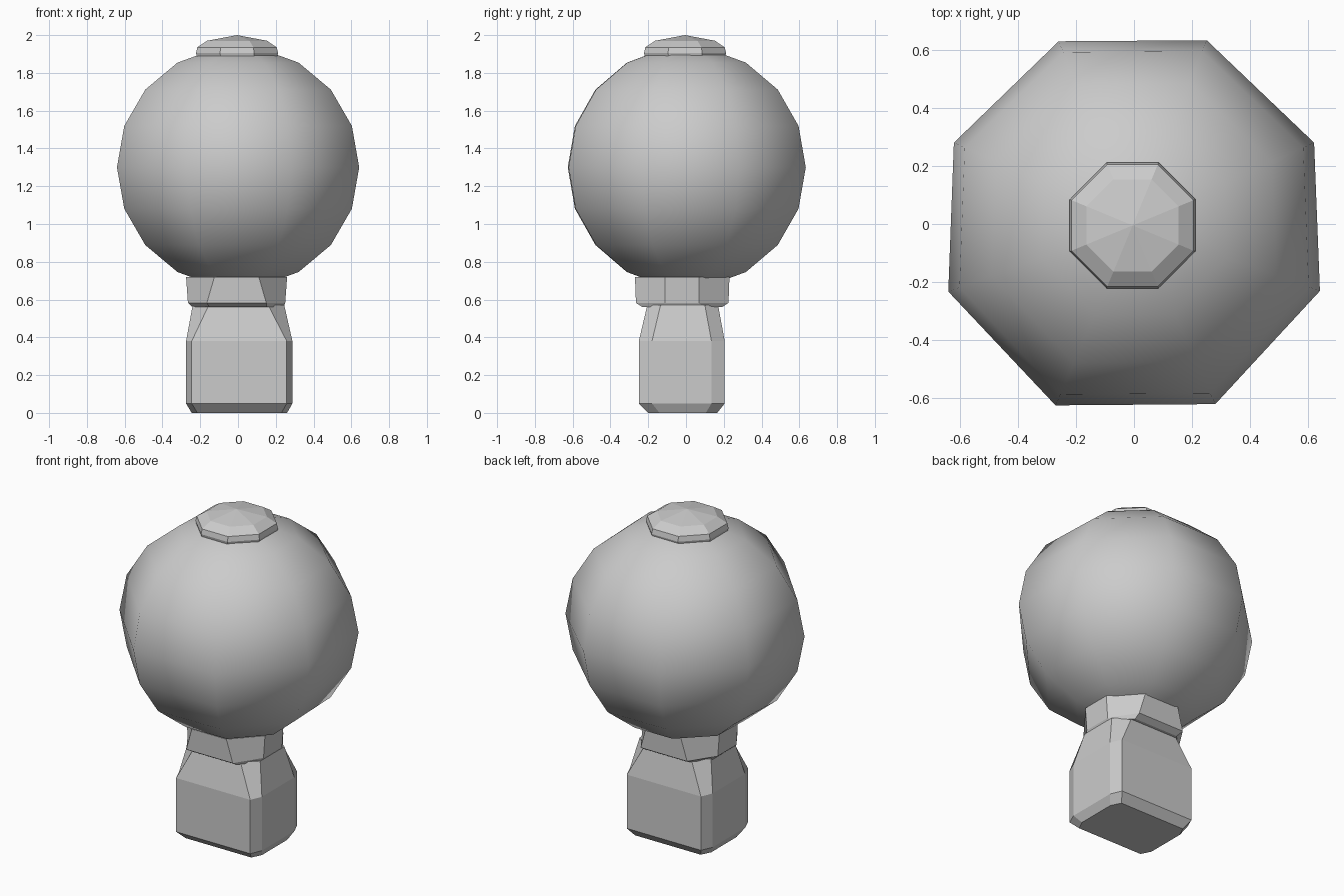
import bpy
from math import cos, sin, radians

default = bpy.data.objects.get("Cube")
if default:
    bpy.data.objects.remove(default, do_unlink=True)

grey = bpy.data.materials.new("plain_grey")
grey.use_nodes = True
colour = (0.6, 0.6, 0.6, 1)
grey.diffuse_color = colour
grey.node_tree.nodes["Principled BSDF"].inputs["Base Color"].default_value = colour


def ring(radius, z, angles, cx=0, cy=0):
    return [(cx + radius * cos(radians(a)), cy + radius * sin(radians(a)), z) for a in angles]


def chamfered(x0, x1, y0, y1, cx, cy, z):
    """Rectangle with cut corners, anticlockwise from the front left."""
    return [(x0 + cx, y0, z), (x1 - cx, y0, z), (x1, y0 + cy, z), (x1, y1 - cy, z),
            (x1 - cx, y1, z), (x0 + cx, y1, z), (x0, y1 - cy, z), (x0, y0 + cy, z)]


def loft(name, rings, tip=None, smooth=False):
    """Skin eight-sided rings from bottom to top, closed flat or by a tip."""
    n = len(rings[0])
    verts = [v for r in rings for v in r]
    faces = [tuple(reversed(range(n)))]
    for k in range(len(rings) - 1):
        a, b = k * n, (k + 1) * n
        faces += [(a + i, a + (i + 1) % n, b + (i + 1) % n, b + i) for i in range(n)]
    last = (len(rings) - 1) * n
    if tip:
        verts.append(tip)
        faces += [(last + i, last + (i + 1) % n, last + n) for i in range(n)]
    else:
        faces.append(tuple(range(last, last + n)))
    mesh = bpy.data.meshes.new(name)
    mesh.from_pydata(verts, [], faces)
    mesh.materials.append(grey)
    mesh.polygons.foreach_set("use_smooth", [smooth] * len(faces))
    obj = bpy.data.objects.new(name, mesh)
    bpy.context.collection.objects.link(obj)
    return obj


# Globe: slightly uneven octagonal sphere
globe_angles = [-113.4, -65.7, -19.8, 24.3, 68.4, 112.4, 155.7, 200]
loft("globe", [ring(0.682 * cos(radians(t)), 1.3 + 0.64 * sin(radians(t)), globe_angles)
               for t in range(-80, 81, 20)], smooth=True)

# Top cap: thin rim and shallow faceted dome
cap_angles = [22.5 + 45 * i for i in range(8)]
loft("top_cap", [ring(r, z, cap_angles, -0.005, -0.005) for r, z in
                 ((0.228, 1.88), (0.235, 1.905), (0.228, 1.935), (0.172, 1.97))],
     tip=(-0.005, -0.005, 2.0))

# Neck collar
loft("neck_collar", [chamfered(-0.24, 0.24, -0.23, 0.19, 0.09, 0.10, 0.56),
                     chamfered(-0.265, 0.25, -0.265, 0.225, 0.10, 0.155, 0.582),
                     chamfered(-0.275, 0.26, -0.27, 0.23, 0.15, 0.16, 0.72)])

# Base block: bevelled foot, straight sides, tapered shoulders
loft("base_block", [chamfered(-0.245, 0.26, -0.2, 0.165, 0.03, 0.06, 0),
                    chamfered(-0.275, 0.288, -0.25, 0.205, 0.03, 0.07, 0.05),
                    chamfered(-0.275, 0.288, -0.25, 0.205, 0.03, 0.07, 0.38),
                    chamfered(-0.24, 0.245, -0.205, 0.17, 0.085, 0.07, 0.57)])
